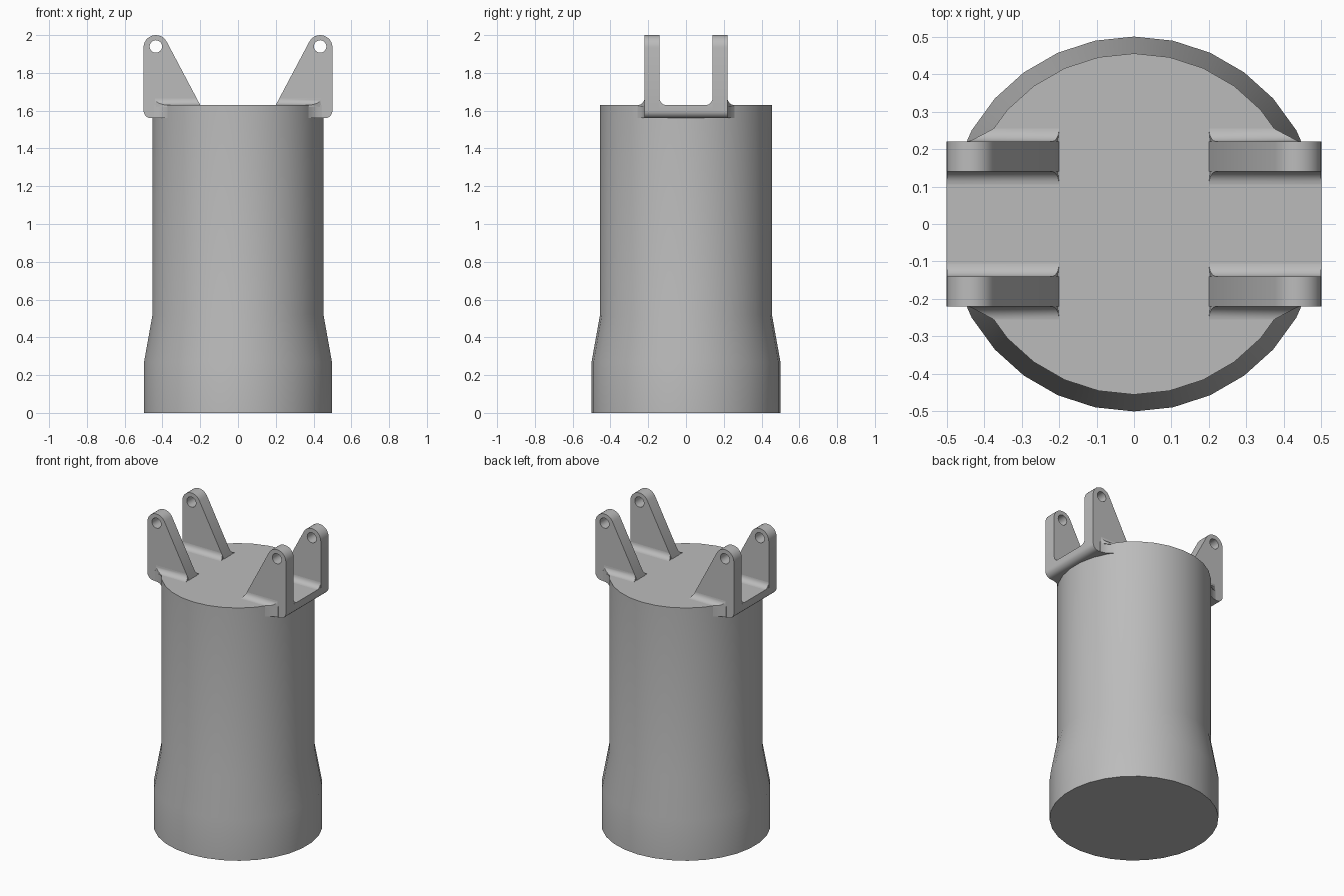
import bpy, bmesh
from math import cos, sin, pi, radians

cube = bpy.data.objects.get("Cube")
if cube:
    bpy.data.objects.remove(cube, do_unlink=True)

gray = bpy.data.materials.new("plain gray")
gray.use_nodes = True
gray.diffuse_color = (0.5, 0.5, 0.5, 1)
gray.node_tree.nodes["Principled BSDF"].inputs["Base Color"].default_value = gray.diffuse_color

DECK, BASE, TIP = 1.63, 1.56, 2.0       # body top, bracket underside, lug top
INNER, OUTER = 0.14, 0.22               # lug faces along y
FILLET, LEAN = 0.035, 0.53              # blend radius, lug slope dx/dz


def finish(name, bm, mirror=(False, False)):
    """Turn a bmesh into a smooth-shaded, optionally mirrored object."""
    bmesh.ops.recalc_face_normals(bm, faces=bm.faces)
    mesh = bpy.data.meshes.new(name)
    bm.to_mesh(mesh)
    bm.free()
    mesh.materials.append(gray)
    obj = bpy.data.objects.new(name, mesh)
    bpy.context.collection.objects.link(obj)
    bpy.ops.object.select_all(action='DESELECT')
    obj.select_set(True)
    bpy.context.view_layer.objects.active = obj
    bpy.ops.object.shade_smooth_by_angle(angle=radians(32))
    if any(mirror):
        mod = obj.modifiers.new("mirror", 'MIRROR')
        mod.use_axis = (mirror[0], mirror[1], False)
        mod.use_mirror_merge = False
    return obj


def arc(cx, cz, r, start, end, steps):
    angles = [radians(start + (end - start) * i / steps) for i in range(steps + 1)]
    return [(cx + r * cos(a), cz + r * sin(a)) for a in angles]


def prism(name, loops, y0, y1, mirror):
    """Extrude x-z outlines (later ones are holes) from y0 to y1."""
    bm = bmesh.new()
    edges = []
    for loop in loops:
        vs = [bm.verts.new((x, y0, z)) for x, z in loop]
        edges += [bm.edges.new((v, vs[i - 1])) for i, v in enumerate(vs)]
    bmesh.ops.triangle_fill(bm, edges=edges, use_beauty=True)
    out = bmesh.ops.extrude_face_region(bm, geom=bm.faces[:], use_keep_orig=True)
    moved = [g for g in out["geom"] if isinstance(g, bmesh.types.BMVert)]
    bmesh.ops.translate(bm, verts=moved, vec=(0, y1 - y0, 0))
    return finish(name, bm, mirror)


def loft(name, rings, mirror=(False, False)):
    """Skin equal-length point rings and cap both ends."""
    bm = bmesh.new()
    rows = [[bm.verts.new(p) for p in ring] for ring in rings]
    for a, b in zip(rows, rows[1:]):
        for i in range(len(a)):
            bm.faces.new((a[i - 1], a[i], b[i], b[i - 1]))
    bm.faces.new(rows[0])
    bm.faces.new(rows[-1])
    return finish(name, bm, mirror)


# Cylindrical body with a flared foot
SIDES = 30
profile = [(0.5, 0), (0.5, 0.27), (0.455, 0.52), (0.455, DECK)]
loft("body", [[(r * sin(2 * pi * i / SIDES), r * cos(2 * pi * i / SIDES), z)
               for i in range(SIDES)] for r, z in profile])

# Four pierced lugs
corner = arc(0.46, BASE + 0.04, 0.04, -90, 0, 5)
crown = arc(0.435, TIP - 0.065, 0.065, 0, 152, 12)
hole = arc(0.435, 1.94, 0.033, 0, 345, 23)
outline = [(0.2, BASE)] + corner + crown + [(0.2, DECK)]
prism("lugs", [outline, hole], INNER, OUTER, (True, True))

# Webs joining each pair of lugs
prism("webs", [[(0.3, BASE)] + corner + [(0.5, DECK), (0.3, DECK)]],
      -INNER, INNER, (True, False))


# Blends between lug faces and the deck
def blend(name, face, side, end_x):
    section = [(face, DECK - 0.01)]
    section += [(face + side * (FILLET - u), DECK + FILLET - w)
                for u, w in arc(0, 0, FILLET, 0, 90, 6)]
    section.append((face + side * FILLET, DECK - 0.01))
    start = [(0.2 + LEAN * max(0, z - DECK), y, z) for y, z in section]
    end = [(end_x(y), y, z) for y, z in section]
    loft(name, [start, end], (True, True))


blend("inner_blends", INNER, -1, lambda y: 0.499)
blend("outer_blends", OUTER, 1, lambda y: 0.44 - 1.9 * (y - OUTER))

# Upright blends between lugs and the body wall
plan = [(0.34, 0.215), (0.45, 0.215), (0.445, 0.221), (0.42, 0.226),
        (0.395, 0.238), (0.37, 0.259)]
loft("wall_blends", [[(x, y, z) for x, y in plan] for z in (BASE, DECK)], (True, True))
